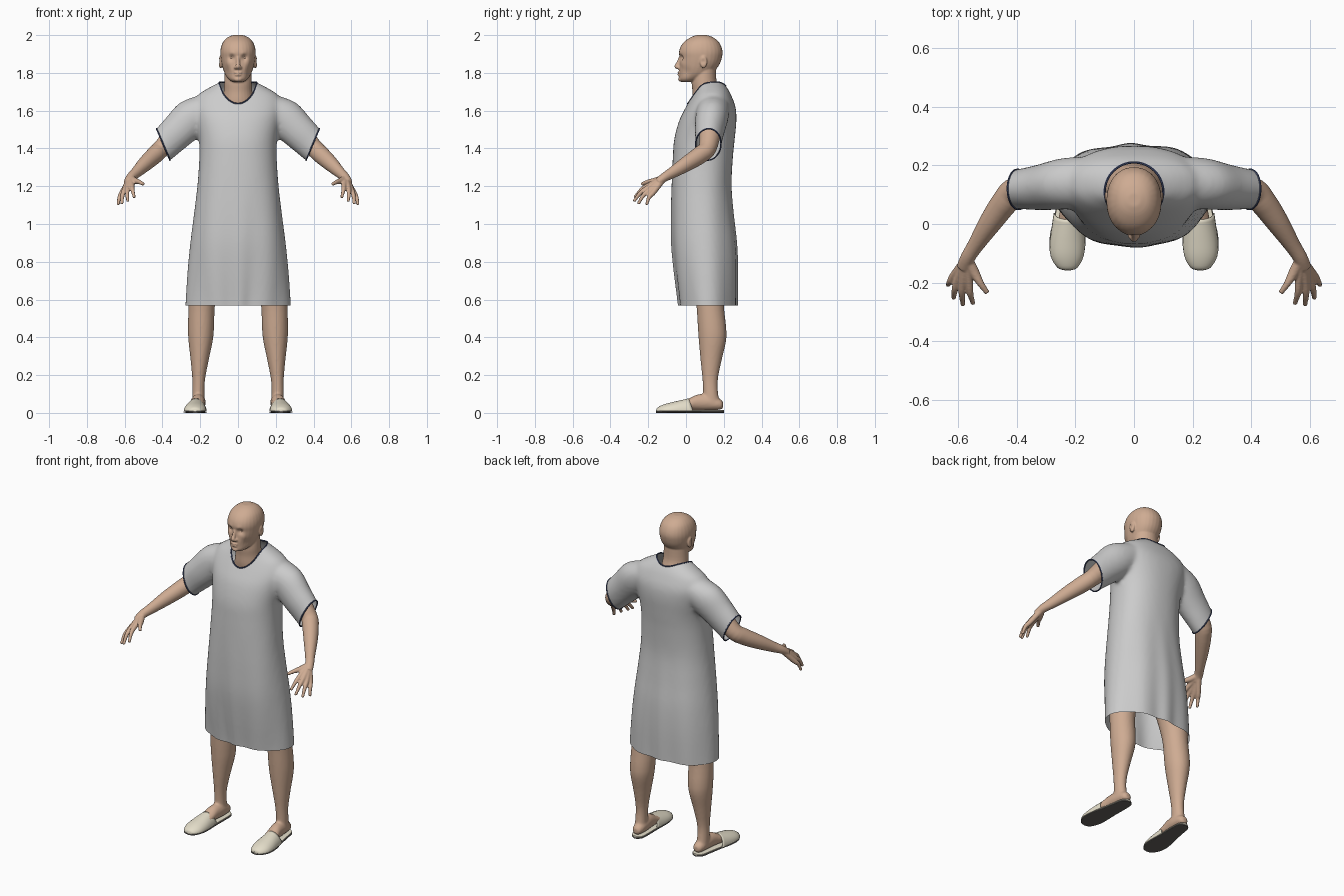
import bpy, bmesh, math
from mathutils import Vector, Matrix

if "Cube" in bpy.data.objects:
    bpy.data.objects.remove(bpy.data.objects["Cube"])

X, Y, Z = Vector((1, 0, 0)), Vector((0, 1, 0)), Vector((0, 0, 1))


def material(name, rgb):
    m = bpy.data.materials.new(name)
    m.diffuse_color = (*rgb, 1)
    m.use_nodes = True
    m.node_tree.nodes["Principled BSDF"].inputs["Base Color"].default_value = m.diffuse_color
    return m


SKIN = material("skin", (0.62, 0.41, 0.29))
CREAM = material("slipper_cloth", (0.78, 0.73, 0.59))
DARK = material("sole_rubber", (0.13, 0.12, 0.11))
NAVY = material("trim_blue", (0.06, 0.08, 0.17))


def spline(keys, steps):
    """Catmull-Rom through tuples of any length."""
    k = [keys[0]] + list(keys) + [keys[-1]]
    out = []
    for i in range(1, len(k) - 2):
        for s in range(steps):
            t = s / steps
            out.append([0.5 * (2 * b + (c - a) * t + (2 * a - 5 * b + 4 * c - d) * t * t
                               + (3 * b - a - 3 * c + d) * t ** 3)
                        for a, b, c, d in zip(*k[i - 1:i + 3])])
    return out + [list(keys[-1])]


def loft(bm, keys, u=None, v=None, seg=28, p=2, steps=4, cap=True):
    """Rings (x, y, z, a, b) skinned into a tube; without u, v rings follow the path."""
    rows = spline(keys, steps)
    rings = []
    for i, (x, y, z, a, b) in enumerate(rows):
        uu, vv = u, v
        if u is None:
            t = Vector(rows[min(i + 1, len(rows) - 1)][:3]) - Vector(rows[max(i - 1, 0)][:3])
            uu = t.cross(Z).normalized()
            vv = uu.cross(t).normalized()
        ring = []
        for j in range(seg):
            c, s = math.cos(math.tau * j / seg), math.sin(math.tau * j / seg)
            c, s = (math.copysign(abs(w) ** (2 / p), w) for w in (c, s))
            ring.append(bm.verts.new(Vector((x, y, z)) + uu * a * c + vv * b * s))
        rings.append(ring)
    for r, q in zip(rings, rings[1:]):
        for j in range(seg):
            bm.faces.new((r[j], r[(j + 1) % seg], q[(j + 1) % seg], q[j]))
    if cap:
        bm.faces.new(rings[0][::-1])
        bm.faces.new(rings[-1])


def levels(rows):
    """(z, front y, back y, half width) -> loft keys."""
    return [(0, (f + b) / 2, z, w, (b - f) / 2) for z, f, b, w in rows]


def ball(bm, c, r):
    bmesh.ops.create_icosphere(bm, subdivisions=3, radius=1,
                               matrix=Matrix.Translation(c) @ Matrix.Diagonal((*r, 1)))


def make(name, bm, mat=None):
    bmesh.ops.recalc_face_normals(bm, faces=bm.faces)
    me = bpy.data.meshes.new(name)
    bm.to_mesh(me)
    bm.free()
    ob = bpy.data.objects.new(name, me)
    bpy.context.collection.objects.link(ob)
    if mat:
        me.materials.append(mat)
    return ob


def bake(ob):
    dg = bpy.context.evaluated_depsgraph_get()
    me = bpy.data.meshes.new_from_object(ob.evaluated_get(dg))
    ob.modifiers.clear()
    ob.data = me


def fuse(ob, voxel, smooth):
    m = ob.modifiers.new("fuse", 'REMESH')
    m.mode, m.voxel_size = 'VOXEL', voxel
    m = ob.modifiers.new("soften", 'SMOOTH')
    m.factor, m.iterations = 0.5, smooth
    bake(ob)


def mirror(ob):
    ob.modifiers.new("mirror", 'MIRROR')


# Head and neck
bm = bmesh.new()
loft(bm, levels([(1.752, -.024, .04, .028), (1.765, -.036, .08, .048), (1.79, -.036, .13, .067),
                 (1.82, -.037, .16, .079), (1.85, -.034, .18, .087), (1.88, -.034, .19, .092),
                 (1.91, -.037, .194, .094), (1.94, -.028, .187, .089), (1.968, -.006, .17, .076),
                 (1.99, .028, .14, .052), (2.001, .06, .105, .022)]), X, Y, p=2.15)
loft(bm, levels([(1.56, .05, .21, .11), (1.64, .035, .2, .088), (1.70, .034, .178, .076),
                 (1.75, .03, .162, .073), (1.82, .035, .16, .07)]), X, Y)
loft(bm, [(0, -.03, 1.885, .008, .008), (0, -.041, 1.855, .010, .010), (0, -.05, 1.833, .013, .012),
          (0, -.042, 1.82, .011, .008)], X, Y, seg=16)
ball(bm, (0, -.037, 1.801), (.021, .009, .005))
ball(bm, (0, -.036, 1.79), (.018, .010, .006))
ball(bm, (0, -.028, 1.766), (.022, .014, .013))
for s in (1, -1):
    ball(bm, (s * .013, -.039, 1.828), (.009, .011, .008))
    ball(bm, (s * .092, .093, 1.858), (.011, .019, .034))
head = make("head", bm, SKIN)
fuse(head, .0045, 3)
# Face modelling: soft pushes (centre, radius, offset), both sides
pushes = [((.034, -.03, 1.881), .011, (0, .013, 0)), ((.03, -.035, 1.901), .011, (0, -.004, 0)),
          ((.052, -.02, 1.85), .014, (.002, -.004, 0)), ((.062, 0, 1.808), .02, (-.005, .003, 0)),
          ((.108, .09, 1.86), .010, (-.007, 0, 0)), ((.012, -.04, 1.7955), .005, (0, .003, 0))]
for c, r, off in pushes:
    for s in (1, -1):
        cc, oo = Vector((s * c[0], c[1], c[2])), Vector((s * off[0], off[1], off[2]))
        for vert in head.data.vertices:
            vert.co += oo * math.exp(-(vert.co - cc).length_squared / (2 * r * r))

# Eyes
bm = bmesh.new()
ball(bm, (.033, -.003, 1.88), (.015, .014, .011))
mirror(make("eyes", bm, SKIN))

# Arms and hands
bm = bmesh.new()
loft(bm, [(.2, .14, 1.6, .06, .06), (.3, .13, 1.51, .06, .06), (.4, .115, 1.405, .048, .048),
          (.44, .075, 1.366, .046, .047), (.49, .005, 1.32, .039, .041),
          (.54, -.072, 1.272, .028, .03), (.567, -.115, 1.247, .025, .024),
          (.58, -.15, 1.222, .026, .02)])
wrist = (.568, -.118, 1.243, .018, .018)
knuckles = [(.562, -.195, 1.205), (.584, -.198, 1.194), (.601, -.19, 1.18), (.613, -.173, 1.167)]
tips = [(.55, -.268, 1.145), (.584, -.272, 1.125), (.615, -.25, 1.112), (.634, -.207, 1.108)]
for k, t in zip(knuckles, tips):
    mid = [(a + b) / 2 for a, b in zip(k, t)]
    loft(bm, [wrist, (*k, .014, .015), (mid[0] + .003, mid[1] - .004, mid[2] + .007, .0115, .0115),
              (*t, .008, .008)], seg=12)
    ball(bm, t, (.009, .009, .009))
loft(bm, [wrist, (.545, -.165, 1.228, .018, .017), (.522, -.205, 1.222, .012, .012),
          (.5, -.235, 1.21, .009, .009)], seg=12)
arms = make("arms", bm, SKIN)
fuse(arms, .0045, 3)
mirror(arms)

# Legs and feet
bm = bmesh.new()
loft(bm, [(.13, .12, .93, .09, .1), (.15, .12, .82, .092, .1), (.18, .122, .68, .08, .085),
          (.192, .128, .57, .070, .073), (.196, .138, .45, .069, .075), (.198, .14, .38, .064, .072),
          (.203, .133, .28, .048, .056), (.208, .128, .18, .034, .041), (.21, .13, .11, .032, .039),
          (.209, .135, .05, .034, .045)], X, Y)
loft(bm, [(.205, .196, .042, .015, .016), (.206, .18, .045, .03, .028), (.208, .12, .055, .037, .042),
          (.213, .06, .055, .037, .042), (.22, 0, .042, .042, .027), (.226, -.08, .032, .044, .017),
          (.228, -.13, .027, .028, .01)], X, Z)
legs = make("legs", bm, SKIN)
fuse(legs, .007, 4)
mirror(legs)

# Slippers: outsole, footbed and toe cover
outline = [(.226, -.158, .01), (.227, -.147, .036), (.228, -.1, .058), (.226, -.04, .061),
           (.218, .04, .051), (.21, .12, .044), (.206, .18, .036), (.205, .202, .012)]
for name, z, h, grow, mat in (("outsoles", .0045, .0045, 0, DARK), ("footbeds", .012, .004, -.002, CREAM)):
    bm = bmesh.new()
    loft(bm, [(x, y, z, w + grow, h) for x, y, w in outline], X, Z, p=4)
    mirror(make(name, bm, mat))
bm = bmesh.new()
loft(bm, [(.226, -.158, .01, .003, .003), (.227, -.15, .01, .032, .019), (.228, -.11, .01, .056, .037),
          (.226, -.05, .01, .06, .052), (.222, .015, .01, .052, .067)], X, Z, cap=False)
bmesh.ops.bisect_plane(bm, geom=bm.verts[:] + bm.edges[:] + bm.faces[:], plane_co=(0, 0, .009),
                       plane_no=(0, 0, -1), clear_outer=True)
# slanted opening, reaching further back at the sides
for vert in bm.verts:
    if vert.co.y > -.03:
        vert.co.y += (.075 - vert.co.z) * .35 * (vert.co.y + .03) / .045
covers = make("slipper_covers", bm, CREAM)
m = covers.modifiers.new("cloth", 'SOLIDIFY')
m.thickness = .004
mirror(covers)

# Gown: body and sleeves fused, then opened at hem, cuffs and neck
bm = bmesh.new()
loft(bm, levels([(.5, -.035, .27, .277), (.57, -.038, .27, .275), (.75, -.062, .273, .264),
                 (.9, -.077, .268, .25), (1.05, -.079, .252, .232), (1.2, -.076, .241, .215),
                 (1.35, -.07, .248, .205), (1.45, -.062, .258, .207), (1.55, -.035, .267, .225),
                 (1.62, 0, .262, .238), (1.68, .035, .24, .215), (1.715, .055, .222, .165),
                 (1.745, .065, .2, .108), (1.765, .085, .185, .07)]), X, Y, seg=48, p=2.25)
for s in (1, -1):
    loft(bm, [(s * .12, .145, 1.635, .075, .085), (s * .232, .138, 1.571, .102, .088),
              (s * .32, .125, 1.49, .094, .078), (s * .395, .118, 1.418, .086, .068),
              (s * .47, .105, 1.35, .08, .064)], Vector((s * .69, 0, .73)), Y)
gown = make("gown", bm)
fuse(gown, .011, 8)

bm = bmesh.new()
bmesh.ops.create_cone(bm, cap_ends=True, segments=64, radius1=1, radius2=1, depth=.4,
                      matrix=Matrix.Translation((0, .11, 1.75)) @ Matrix.Diagonal((.1, .1, 1, 1)))
cutter = make("neck_cutter", bm)
cutter.hide_render = True
m = gown.modifiers.new("neck", 'BOOLEAN')
m.object, m.operation, m.solver = cutter, 'DIFFERENCE', 'EXACT'
bake(gown)
bpy.data.objects.remove(cutter)

bm = bmesh.new()
bm.from_mesh(gown.data)
inside = [f for f in bm.faces if f.calc_center_median().z > 1.54 and
          (lambda c: c.x ** 2 + (c.y - .11) ** 2 < .01 * .9985)(f.calc_center_median())]
bmesh.ops.delete(bm, geom=inside, context='FACES')


def cut(test, co, no):
    faces = [f for f in bm.faces if test(f.calc_center_median())]
    geom = {g for f in faces for g in (*f.verts, *f.edges)}
    bmesh.ops.bisect_plane(bm, geom=list(geom) + faces, plane_co=co, plane_no=no, clear_outer=True)


cut(lambda c: c.z < .8, (0, 0, .568), (0, 0, -1))
for s in (1, -1):
    cut(lambda c: c.x * s > .29 and c.z > 1, (s * .395, .11, 1.42), (s * .92, 0, -.39))
# shallow hanging folds in the skirt
for vert in bm.verts:
    c = vert.co
    k = max(0, min(1, (1.25 - c.z) / .65))
    a = math.atan2(c.y - .1, c.x)
    out = Vector((c.x, c.y - .1, 0)).normalized()
    c += out * k * .005 * math.sin(8 * a + 1)
rim = [[v.co.copy() for v in e.verts] for e in bm.edges if e.is_boundary and e.calc_center_sum().z > 2.4] \
    if hasattr(bmesh.types.BMEdge, "calc_center_sum") else \
    [[v.co.copy() for v in e.verts] for e in bm.edges if e.is_boundary and e.verts[0].co.z > 1.2]
bm.to_mesh(gown.data)
bm.free()

# Dark piping along neckline and cuffs
bm = bmesh.new()
for a, b in rim:
    bm.edges.new((bm.verts.new(a), bm.verts.new(b)))
bmesh.ops.remove_doubles(bm, verts=bm.verts, dist=.0015)
trim = make("gown_trim", bm)
meshes = [o for o in bpy.context.scene.objects if o.type == 'MESH' and o != trim]
bpy.ops.object.select_all(action='DESELECT')
trim.select_set(True)
bpy.context.view_layer.objects.active = trim
bpy.ops.object.convert(target='CURVE')
trim = bpy.context.view_layer.objects.active
trim.data.bevel_depth, trim.data.bevel_resolution = .004, 1
trim.data.materials.append(NAVY)

# Smooth shading
bpy.ops.object.select_all(action='DESELECT')
for o in meshes:
    o.select_set(True)
bpy.context.view_layer.objects.active = meshes[0]
bpy.ops.object.shade_smooth_by_angle(angle=math.radians(55))
